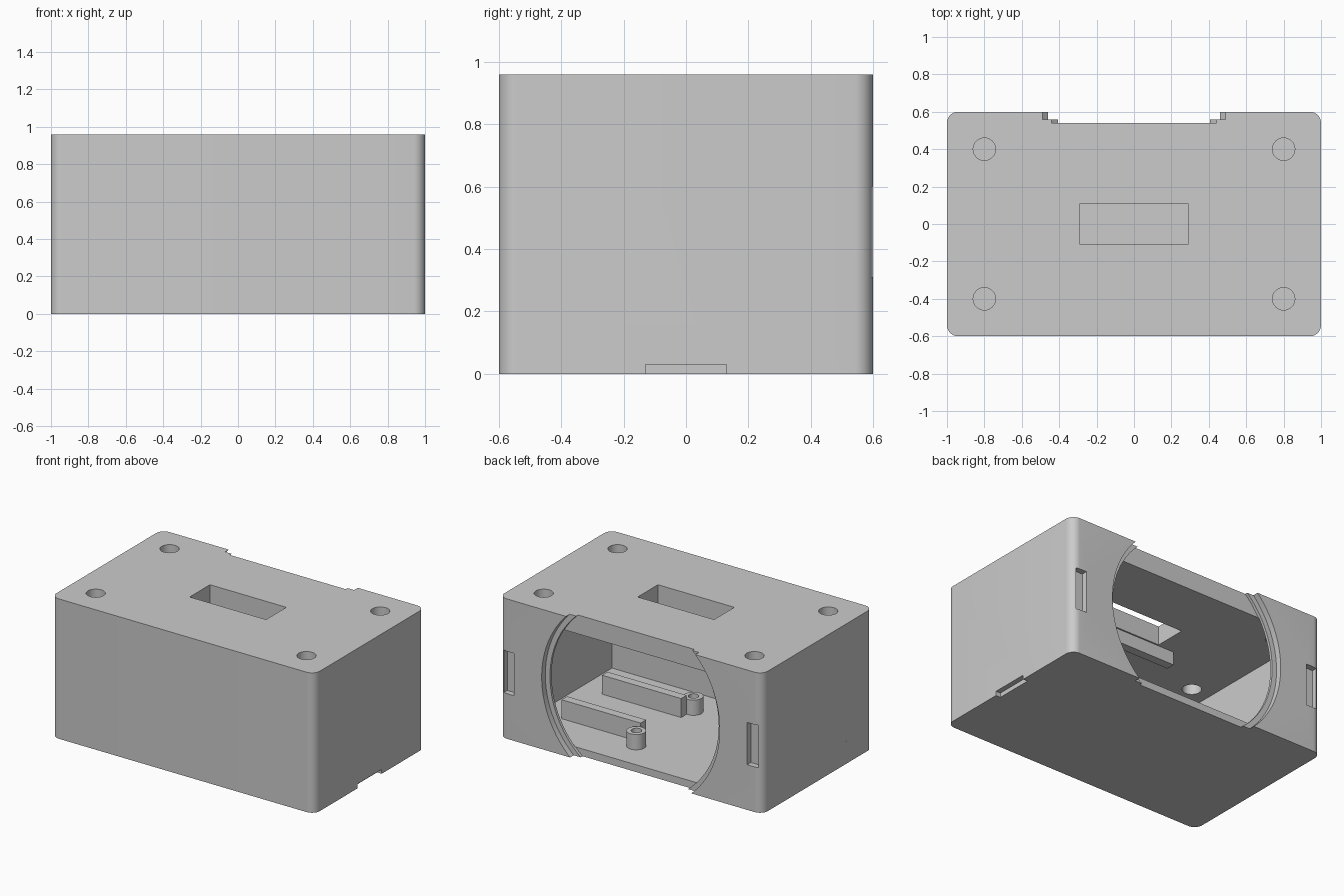
import bpy, bmesh, math
from mathutils import Matrix, Vector

if "Cube" in bpy.data.objects:
    bpy.data.objects.remove(bpy.data.objects["Cube"], do_unlink=True)

grey = bpy.data.materials.new("plain_grey")
grey.use_nodes = True
COLOUR = (0.6, 0.6, 0.6, 1)
grey.diffuse_color = COLOUR
for node in grey.node_tree.nodes:
    if node.type == 'BSDF_PRINCIPLED':
        node.inputs["Base Color"].default_value = COLOUR


def finish(name, bm):
    bmesh.ops.recalc_face_normals(bm, faces=bm.faces)
    mesh = bpy.data.meshes.new(name)
    bm.to_mesh(mesh)
    bm.free()
    mesh.materials.append(grey)
    ob = bpy.data.objects.new(name, mesh)
    bpy.context.collection.objects.link(ob)
    return ob


def block(name, lo, hi):
    lo, hi = Vector(lo), Vector(hi)
    bm = bmesh.new()
    bmesh.ops.create_cube(bm, size=1)
    bmesh.ops.scale(bm, vec=hi - lo, verts=bm.verts)
    bmesh.ops.translate(bm, vec=(lo + hi) / 2, verts=bm.verts)
    return finish(name, bm)


def rounded_block(name, half_x, half_y, height, radius, steps=10):
    """Upright prism on the ground with rounded vertical edges."""
    bm = bmesh.new()
    ring = []
    for k, (sx, sy) in enumerate(((1, 1), (-1, 1), (-1, -1), (1, -1))):
        for i in range(steps + 1):
            t = (k + i / steps) * math.pi / 2
            ring.append(bm.verts.new((sx * (half_x - radius) + radius * math.cos(t),
                                      sy * (half_y - radius) + radius * math.sin(t), 0)))
    base = bm.faces.new(ring)
    top = bmesh.ops.extrude_face_region(bm, geom=[base], use_keep_orig=True)["geom"]
    bmesh.ops.translate(bm, vec=(0, 0, height),
                        verts=[g for g in top if isinstance(g, bmesh.types.BMVert)])
    return finish(name, bm)


def rod(name, centre, radius, length, axis='Z', sides=32):
    bm = bmesh.new()
    bmesh.ops.create_cone(bm, cap_ends=True, segments=sides, radius1=radius,
                          radius2=radius, depth=length)
    if axis == 'Y':
        bm.transform(Matrix.Rotation(math.pi / 2, 4, 'X'))
    bmesh.ops.translate(bm, vec=centre, verts=bm.verts)
    return finish(name, bm)


def select(ob):
    bpy.ops.object.select_all(action='DESELECT')
    ob.select_set(True)
    bpy.context.view_layer.objects.active = ob


def cut(ob, cutter):
    """Subtract the cutter and throw it away; change solver if one fails."""
    cutter.hide_render = True
    original = ob.data.copy()
    for solver in ('EXACT', 'MANIFOLD', 'FLOAT'):
        mod = ob.modifiers.new("cut", 'BOOLEAN')
        mod.operation = 'DIFFERENCE'
        mod.solver = solver
        mod.object = cutter
        select(ob)
        bpy.ops.object.modifier_apply(modifier=mod.name)
        if len(ob.data.polygons) > 5:
            break
        ob.data = original.copy()
    bpy.data.meshes.remove(original)
    bpy.data.objects.remove(cutter, do_unlink=True)


def smooth(ob):
    select(ob)
    bpy.ops.object.shade_smooth_by_angle(angle=math.radians(30))


HEIGHT, FLOOR, CEILING = 0.96, 0.05, 0.83

# Shell with a stepped round opening in the back
shell = rounded_block("case_shell", 1, 0.6, HEIGHT, 0.06)
for radius, depth in ((0.676, 0.04), (0.641, 0.06)):
    cut(shell, rod("back_opening", (0, 0.6 - depth + 0.2, 0.495),
                   radius, 0.4, 'Y', 96))

# Hollow inside, reaching just into the opening
cut(shell, block("cavity", (-0.94, -0.54, FLOOR), (0.94, 0.542, CEILING)))

# Window and corner screw holes in the top
cut(shell, block("top_window", (-0.29, -0.11, 0.7), (0.29, 0.11, 1.1)))
for x in (-0.8, 0.8):
    for y in (-0.4, 0.4):
        cut(shell, rod("screw_hole", (x, y, 0.92), 0.06, 0.4))

# Upright latch pockets in the back, pry notch under the left side
for side in (-1, 1):
    a, b = sorted((side * 0.885, side * 0.965))
    cut(shell, block("latch_pocket", (a, 0.56, 0.31), (b, 0.7, 0.6)))
cut(shell, block("pry_notch", (0.965, -0.13, -0.1), (1.1, 0.13, 0.03)))
smooth(shell)

# Board rails and hollow standoffs on the floor
for side, label in ((-1, "front"), (1, "back")):
    a, b = sorted((side * 0.19, side * 0.25))
    block(label + "_floor_rail", (0.17, a, FLOOR - 0.01), (0.77, b, 0.18))
    for x, end in ((0.16, "inner"), (-0.94, "outer")):
        post = rod(label + "_" + end + "_standoff", (x, side * 0.31, 0.1),
                   0.061, 0.11)
        cut(post, rod("bore", (x, side * 0.31, 0.16), 0.033, 0.2))
        smooth(post)

# Single rail hanging from the ceiling in front of the window
block("ceiling_rail", (-0.42, -0.18, 0.74), (0.42, -0.12, CEILING + 0.01))
